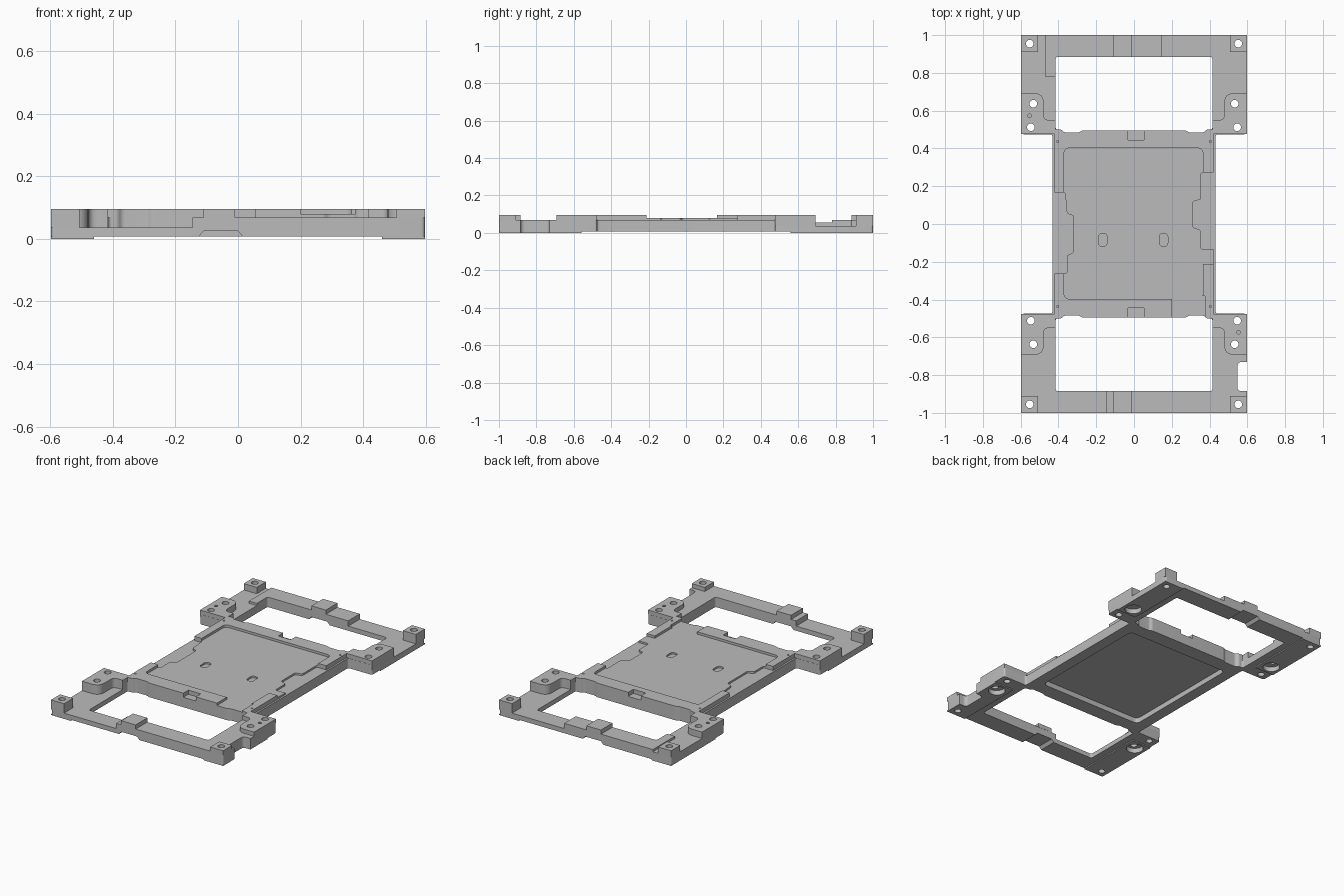
import bpy, bmesh, math
from mathutils import Vector

if "Cube" in bpy.data.objects:
    bpy.data.objects.remove(bpy.data.objects["Cube"])

grey = bpy.data.materials.new("machined_grey")
grey.use_nodes = True
COLOUR = (0.5, 0.5, 0.5, 1)
grey.diffuse_color = COLOUR
grey.node_tree.nodes["Principled BSDF"].inputs["Base Color"].default_value = COLOUR

# Height levels
BASE, LOW, STEP, RAIL, DECK, TOP = 0.007, 0.036, 0.055, 0.069, 0.08, 0.095
OVER = 0.12


def rounded(points, radius, steps=6):
    """Fillet every corner of a polygon."""
    out = []
    for i, p in enumerate(points):
        p = Vector(p)
        a = Vector(points[i - 1]) - p
        b = Vector(points[(i + 1) % len(points)]) - p
        r = min(radius, a.length * 0.45, b.length * 0.45)
        start, end = p + a.normalized() * r, p + b.normalized() * r
        for k in range(steps + 1):
            t = k / steps
            out.append(start * (1 - t) ** 2 + p * 2 * t * (1 - t) + end * t * t)
    return out


def rect(x0, x1, y0, y1):
    return [(x0, y0), (x1, y0), (x1, y1), (x0, y1)]


def circle(x, y, r, n=24):
    return [(x + r * math.cos(2 * math.pi * i / n),
             y + r * math.sin(2 * math.pi * i / n)) for i in range(n)]


def flip(points, sx, sy):
    return [(p[0] * sx, p[1] * sy) for p in points]


def prism(name, outline, z0, z1):
    bm = bmesh.new()
    face = bm.faces.new([bm.verts.new((p[0], p[1], z0)) for p in outline])
    new = bmesh.ops.extrude_face_region(bm, geom=[face])["geom"]
    bmesh.ops.translate(bm, vec=(0, 0, z1 - z0),
                        verts=[v for v in new if isinstance(v, bmesh.types.BMVert)])
    bmesh.ops.recalc_face_normals(bm, faces=bm.faces)
    mesh = bpy.data.meshes.new(name)
    bm.to_mesh(mesh)
    bm.free()
    mesh.materials.append(grey)
    obj = bpy.data.objects.new(name, mesh)
    bpy.context.collection.objects.link(obj)
    return obj


def cut(parts, outline, z0, z1=OVER, cutter=None):
    cutter = cutter or prism("cutter", outline, z0, z1)
    for part in parts:
        mod = part.modifiers.new("cut", 'BOOLEAN')
        mod.operation, mod.solver, mod.object = 'DIFFERENCE', 'EXACT', cutter
        bpy.context.view_layer.objects.active = part
        bpy.ops.object.modifier_apply(modifier=mod.name)
    bpy.data.objects.remove(cutter)


CORNERS = [(sx, sy) for sx in (-1, 1) for sy in (-1, 1)]

# Chassis plate: two wide ends joined by a narrower middle
quarter = [(0.432, 0.475), (0.597, 0.475), (0.597, 1)]
half = quarter + flip(quarter[::-1], -1, 1)
chassis = prism("chassis", rounded(half + flip(half[::-1], 1, -1), 0.014), BASE, RAIL)

# Thin deck and raised rim on the middle
deck = prism("centre_deck", rect(-0.421, 0.421, -0.5, 0.5), RAIL, DECK)
rim = prism("centre_rim", rect(-0.421, 0.421, -0.5, 0.5), DECK, TOP)
middle = [deck, rim]

# End windows, with stepped edges along the middle
edge = [(0.415, 0.885), (0.415, 0.5), (0.385, 0.5), (0.37, 0.485),
        (0.29, 0.485), (0.275, 0.495)]
window = rounded(edge + flip(edge[::-1], -1, 1), 0.015)
for sy in (-1, 1):
    cut([chassis] + middle, flip(window, 1, sy), -0.1)

# Lowered rails at two opposite corners
for s in (-1, 1):
    low = [(0.145, 0.8), (0.415, 0.8), (0.415, 0.476), (0.7, 0.476), (0.7, 1.1), (0.145, 1.1)]
    cut([chassis], flip(low, s, s), LOW)
# Stepped strip at the back right corner
cut([chassis], [(-0.7, 0.476), (-0.41, 0.476), (-0.41, 0.78), (-0.47, 0.78),
                (-0.47, 1.1), (-0.7, 1.1)], STEP)
# Side notch at the front left corner
cut([chassis], rounded(rect(0.547, 0.7, -0.885, -0.73), 0.025), -0.1)

# Rim pocket, its open sections and the connector recesses
cut([rim], rounded(rect(-0.37, 0.365, -0.397, 0.402), 0.03), 0.07)
cut([rim], rect(0.2, 0.375, -0.6, -0.38), 0.07)
cut([rim], rect(0.34, 0.5, -0.212, -0.1), 0.07)
left_recess = [(0.5, -0.133), (0.352, -0.133), (0.352, -0.03), (0.312, -0.02),
               (0.312, 0.12), (0.355, 0.13), (0.355, 0.273), (0.5, 0.273)]
right_recess = [(-0.5, 0.168), (-0.365, 0.168), (-0.355, 0.055), (-0.32, 0.045),
                (-0.32, -0.152), (-0.355, -0.165), (-0.355, -0.262), (-0.5, -0.262)]
for recess in (left_recess, right_recess):
    cut(middle, rounded(recess, 0.012), 0.05)
for y in (-0.5, 0.5):
    cut(middle, rect(-0.033, 0.054, y - 0.055, y + 0.055), 0.05)

# Shallow slots in the deck
for x in (-0.165, 0.157):
    cut([deck], rounded(rect(x - 0.022, x + 0.022, -0.118, -0.05), 0.03), 0.07)

# Underside: sheet pocket and arched cable passages below the rails
cut([chassis], rounded(rect(-0.36, 0.36, -0.4, 0.4), 0.03), -0.1, 0.04)
for y in (-0.95, 0.95):
    arch = prism("cutter", [(-0.15, -0.02), (-0.11, 0.025), (0.0, 0.025), (0.04, -0.02)], -0.1, 0.1)
    for v in arch.data.vertices:
        v.co = (v.co.x, y + v.co.z, v.co.y)
    arch.data.flip_normals()
    cut([chassis], None, 0, cutter=arch)
    prism("rail_block", rect(-0.11, -0.01, y - 0.05, y + 0.05 if y > 0 else y + 0.066)
          if y < 0 else rect(-0.11, -0.01, y - 0.065, y + 0.05), RAIL, TOP)

# Corner posts, mounting pads and feet
pad_shape = [(0.415, 0.476), (0.597, 0.476), (0.597, 0.693), (0.478, 0.693),
             (0.478, 0.55), (0.415, 0.55)]
for sx, sy in CORNERS:
    floor = LOW if sx == sy else STEP if sy > 0 else RAIL
    post = prism("corner_post", flip(rect(0.507, 0.597, 0.91, 1), sx, sy), floor, TOP)
    smooth_part = rounded(pad_shape[2:5], 0.06)[7:]
    outline = pad_shape[:3] + smooth_part[:7]
    outline = pad_shape[:3] + rounded(pad_shape, 0.06)[21:35] + pad_shape[5:]
    pad = prism("mounting_pad", flip(outline, sx, sy), floor, TOP)
    foot = prism("foot", flip(rect(0.46, 0.597, 0.56, 1), sx, sy), 0, BASE)
    if (sx, sy) == (1, -1):
        cut([foot], rounded(rect(0.547, 0.7, -0.885, -0.73), 0.025), -0.1)
    parts = [chassis, post, pad, foot]
    cut([chassis, foot], circle(sx * 0.53, sy * 0.625, 0.05), -0.1, 0.03)
    for x, y in ((0.552, 0.955), (0.533, 0.637), (0.546, 0.512)):
        cut(parts, circle(sx * x, sy * y, 0.02), -0.1)
    if sx != sy:
        cut([pad], circle(sx * 0.553, sy * 0.573, 0.01, 12), 0.075)
    cut([chassis, rim], circle(sx * 0.404, sy * 0.437, 0.006, 8), 0.05)

# Smooth fillets, keep machined edges sharp
for obj in bpy.context.collection.objects:
    if obj.type == 'MESH' and grey.name in obj.data.materials:
        bpy.ops.object.select_all(action='DESELECT')
        obj.select_set(True)
        bpy.context.view_layer.objects.active = obj
        bpy.ops.object.shade_smooth_by_angle(angle=math.radians(30))
